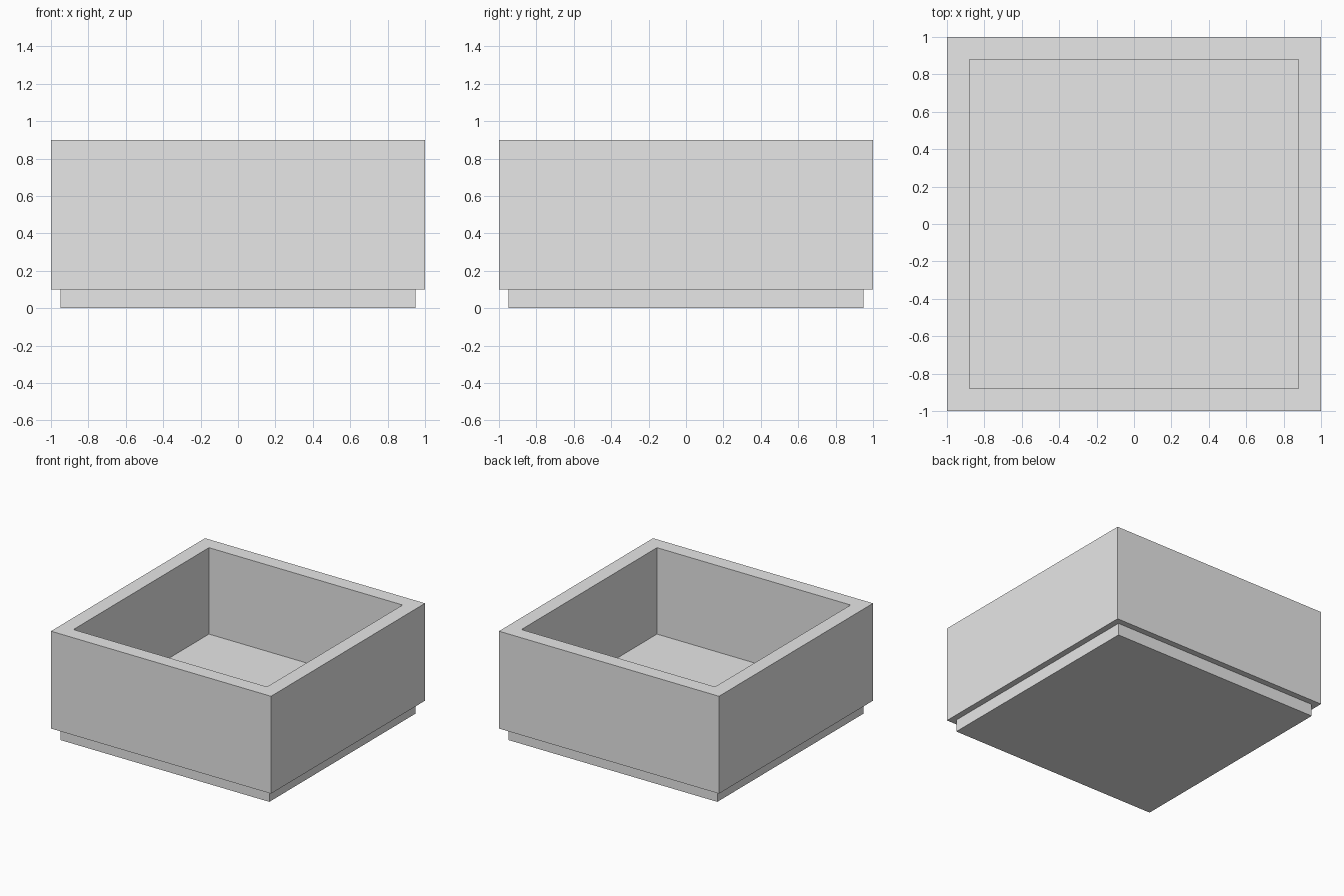
import bpy
import bmesh
from mathutils import Matrix

cube = bpy.data.objects.get("Cube")
if cube:
    bpy.data.objects.remove(cube, do_unlink=True)

# Single plain grey material
grey = bpy.data.materials.new("plain_grey")
grey.use_nodes = True
grey.diffuse_color = (0.8, 0.8, 0.8, 1)
grey.node_tree.nodes["Principled BSDF"].inputs["Base Color"].default_value = (0.8, 0.8, 0.8, 1)

HALF = 1.0       # outer half width
WALL = 0.12      # wall thickness
FOOT = 0.95      # foot half width
FOOT_TOP, FLOOR, RIM = 0.1, 0.19, 0.9


def box(bm, half, bottom, top):
    """Add a square box between two heights and return its top face."""
    size = Matrix.Diagonal((2 * half, 2 * half, top - bottom, 1))
    place = Matrix.Translation((0, 0, (bottom + top) / 2))
    bmesh.ops.create_cube(bm, size=1, matrix=place @ size)
    bm.normal_update()
    return max(bm.faces, key=lambda f: f.calc_center_median().z)


def finish(bm, name):
    bmesh.ops.recalc_face_normals(bm, faces=bm.faces)
    mesh = bpy.data.meshes.new(name)
    bm.to_mesh(mesh)
    bm.free()
    mesh.materials.append(grey)
    obj = bpy.data.objects.new(name, mesh)
    bpy.context.collection.objects.link(obj)
    return obj


# Open tray: inset the top and sink it to the inner floor
bm = bmesh.new()
lid = box(bm, HALF, FOOT_TOP, RIM)
bmesh.ops.inset_region(bm, faces=[lid], thickness=WALL, use_even_offset=True)
well = bmesh.ops.extrude_face_region(bm, geom=[lid])["geom"]
bmesh.ops.translate(bm, vec=(0, 0, FLOOR - RIM),
                    verts=[v for v in well if isinstance(v, bmesh.types.BMVert)])
if lid.is_valid:
    bmesh.ops.delete(bm, geom=[lid], context="FACES_ONLY")
finish(bm, "tray")

# Recessed foot under the tray
bm = bmesh.new()
box(bm, FOOT, 0, FOOT_TOP)
finish(bm, "foot")
